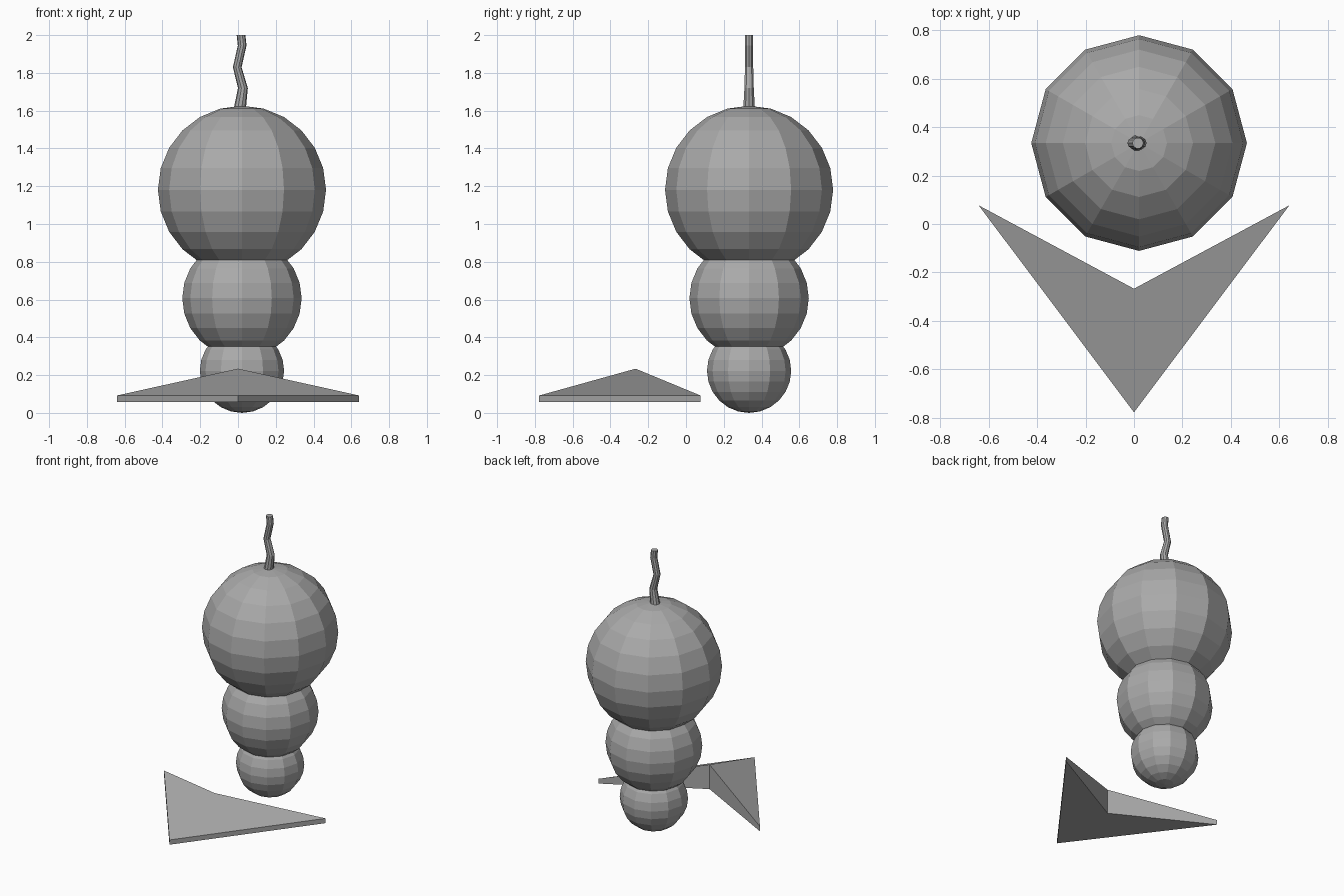
import bpy, bmesh, math

cube = bpy.data.objects.get("Cube")
if cube:
    bpy.data.objects.remove(cube, do_unlink=True)

# One plain grey for everything
grey = bpy.data.materials.new("plain_grey")
grey.use_nodes = True
colour = (0.4, 0.4, 0.4, 1)
grey.diffuse_color = colour
grey.node_tree.nodes["Principled BSDF"].inputs["Base Color"].default_value = colour

CX, CY = 0.021, 0.334  # axis of the stacked body


def finish(name, bm):
    mesh = bpy.data.meshes.new(name)
    bm.to_mesh(mesh)
    bm.free()
    mesh.materials.append(grey)
    obj = bpy.data.objects.new(name, mesh)
    bpy.context.collection.objects.link(obj)
    return obj


# Three stacked faceted balls
for name, z, radius in (("lower_ball", 0.224, 0.223),
                        ("middle_ball", 0.607, 0.316),
                        ("upper_ball", 1.181, 0.445)):
    bm = bmesh.new()
    bmesh.ops.create_uvsphere(bm, u_segments=12, v_segments=12, radius=radius)
    finish(name, bm).location = (CX, CY, z)

# Wavy stem: horizontal rings that sway from side to side
SIDES = 10
bm = bmesh.new()
rings = []
for x, z, r in ((0.008, 1.6, 0.033), (0.026, 1.72, 0.026), (-0.004, 1.83, 0.023),
                (0.022, 1.945, 0.023), (0.016, 2.0, 0.023)):
    angles = [2 * math.pi * i / SIDES for i in range(SIDES)]
    rings.append([bm.verts.new((x + r * math.cos(a), CY + r * math.sin(a), z))
                  for a in angles])
for low, high in zip(rings, rings[1:]):
    for i in range(SIDES):
        j = (i + 1) % SIDES
        bm.faces.new((low[i], low[j], high[j], high[i]))
bm.faces.new(rings[-1])
bm.faces.new(rings[0][::-1])
finish("wavy_stem", bm)

# Arrowhead plate: flat base, top raised at the notch
BASE, EDGE, PEAK = 0.058, 0.092, 0.234
outline = ((0, -0.267, PEAK), (-0.641, 0.077, EDGE),
           (0, -0.777, EDGE), (0.641, 0.077, EDGE))
bm = bmesh.new()
top = [bm.verts.new(p) for p in outline]
bottom = [bm.verts.new((x, y, BASE)) for x, y, _ in outline]
bm.faces.new(top)
bm.faces.new(bottom[::-1])
for i in range(4):
    j = (i + 1) % 4
    bm.faces.new((top[j], top[i], bottom[i], bottom[j]))
finish("arrowhead_plate", bm)

# Ground contact: settle the lowest ball on the floor
bpy.data.objects["lower_ball"].location.z = 0.223
